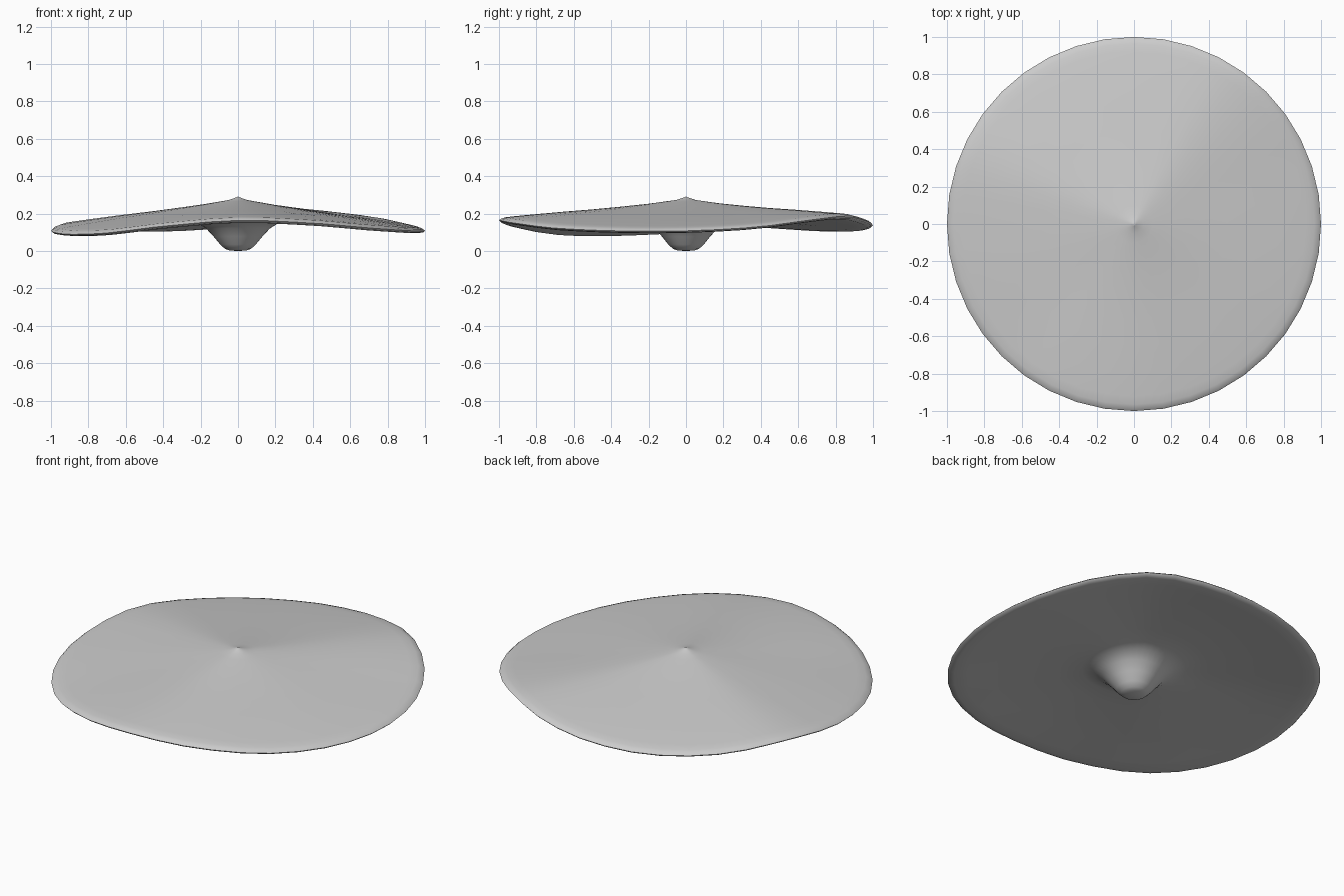
import bpy, bmesh, math

if "Cube" in bpy.data.objects:
    bpy.data.objects.remove(bpy.data.objects["Cube"])

SIDES = 40

# Rim height around the edge: (angle in degrees, z)
RIM = [(0, .11), (22, .13), (40, .165), (58, .188), (74, .165), (90, .14), (112, .118),
       (135, .12), (158, .138), (180, .11), (205, .092), (225, .098), (245, .133),
       (270, .166), (295, .15), (315, .125), (338, .11)]
MEAN = .135

# Radial section, apex -> rim -> underside -> stem foot: (radius, z)
PROFILE = [(.012, .286), (.05, .273), (.1, .265), (.2, .249), (.35, .229), (.5, .210),
           (.65, .193), (.8, .174), (.92, .158), (.965, .151), (.988, .143), (1.0, .133),
           (.992, .125), (.965, .121), (.9, .126), (.75, .143), (.55, .158), (.4, .165),
           (.28, .166), (.22, .155), (.17, .122), (.13, .078), (.095, .035),
           (.07, .012), (.045, .003)]


def rim_z(deg):
    """Smooth periodic interpolation of the rim heights."""
    n = len(RIM)
    i = max(k for k in range(n) if RIM[k][0] <= deg)
    a0 = RIM[i][0]
    a1 = RIM[(i + 1) % n][0] or 360
    t = (deg - a0) / (a1 - a0)
    p0, p1, p2, p3 = (RIM[(i + k) % n][1] for k in (-1, 0, 1, 2))
    return .5 * (2 * p1 + (p2 - p0) * t + (2 * p0 - 5 * p1 + 4 * p2 - p3) * t * t
                 + (3 * p1 - p0 - 3 * p2 + p3) * t ** 3)


bm = bmesh.new()
rings = []
for r, z in PROFILE:
    ring = []
    for k in range(SIDES):
        deg = k * 360 / SIDES
        a = math.radians(deg)
        wave = (rim_z(deg) - MEAN) * r ** 1.3
        if r < .25 and z < .16:          # stem stays level
            wave *= z / .16
        ring.append(bm.verts.new((r * math.cos(a), r * math.sin(a), z + wave)))
    rings.append(ring)

# Wavy cap skin and stem
for a, b in zip(rings, rings[1:]):
    for k in range(SIDES):
        j = (k + 1) % SIDES
        bm.faces.new((a[k], b[k], b[j], a[j]))

# Pointed apex and closed foot
for ring, z in ((rings[0], .292), (rings[-1], 0)):
    tip = bm.verts.new((0, 0, z))
    for k in range(SIDES):
        bm.faces.new((ring[k], ring[(k + 1) % SIDES], tip))
bmesh.ops.recalc_face_normals(bm, faces=bm.faces)

mesh = bpy.data.meshes.new("wavy_cap")
bm.to_mesh(mesh)
bm.free()
cap = bpy.data.objects.new("wavy_cap", mesh)
bpy.context.collection.objects.link(cap)
bpy.context.view_layer.objects.active = cap
cap.select_set(True)
bpy.ops.object.shade_smooth_by_angle(angle=math.radians(50))
